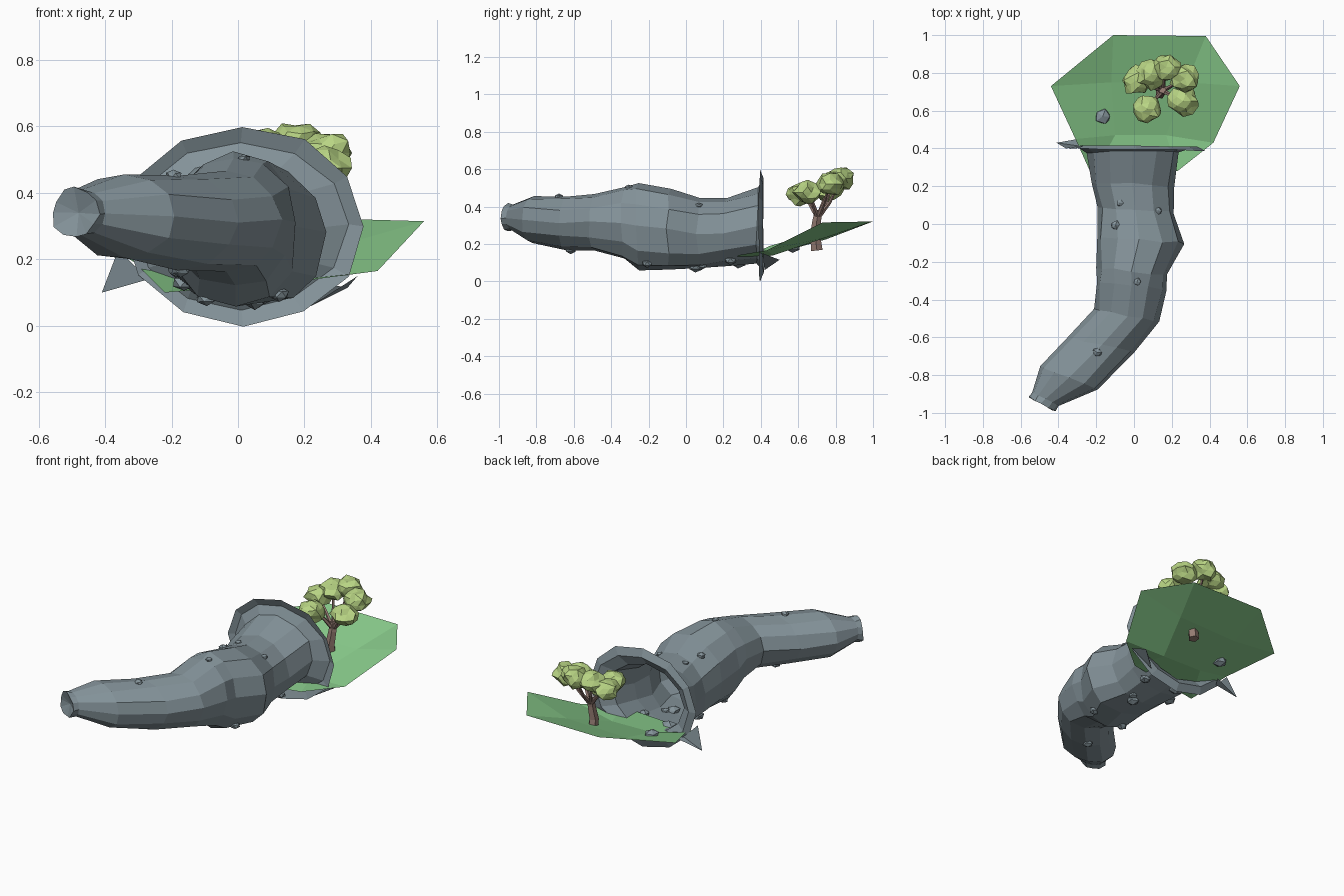
import bpy, bmesh, math, random
from mathutils import Vector
from mathutils.bvhtree import BVHTree

if "Cube" in bpy.data.objects:
    bpy.data.objects.remove(bpy.data.objects["Cube"])

random.seed(4)


def material(name, rgb):
    m = bpy.data.materials.new(name)
    m.diffuse_color = (*rgb, 1)
    m.use_nodes = True
    m.node_tree.nodes["Principled BSDF"].inputs["Base Color"].default_value = m.diffuse_color
    return m


STONE = material("slate", (0.23, 0.29, 0.32))
GRASS = material("grass", (0.25, 0.60, 0.26))
LEAF = material("leaves", (0.48, 0.66, 0.23))
BARK = material("bark", (0.30, 0.20, 0.17))


def add_object(name, bm, mat):
    mesh = bpy.data.meshes.new(name)
    bm.to_mesh(mesh)
    bm.free()
    mesh.materials.append(mat)
    ob = bpy.data.objects.new(name, mesh)
    bpy.context.collection.objects.link(ob)
    return ob


def loft(bm, rings):
    for a, b in zip(rings, rings[1:]):
        n = len(a)
        for i in range(n):
            bm.faces.new((a[i], a[(i + 1) % n], b[(i + 1) % n], b[i]))


def blob(name, pos, size, mat, subdiv=1, rough=0.2):
    bm = bmesh.new()
    bmesh.ops.create_icosphere(bm, subdivisions=subdiv, radius=1)
    for v in bm.verts:
        k = 1 + random.uniform(-rough, rough)
        v.co = Vector((v.co.x * size[0], v.co.y * size[1], v.co.z * size[2])) * k + Vector(pos)
    return add_object(name, bm, mat)


def limb(name, path):
    """Five-sided tapered branch through (x, y, z, radius) points."""
    bm = bmesh.new()
    pts = [Vector(p[:3]) for p in path]
    rings = []
    for i, p in enumerate(pts):
        d = pts[min(i + 1, len(pts) - 1)] - pts[max(i - 1, 0)]
        q = Vector((0, 0, 1)).rotation_difference(d.normalized())
        rings.append([bm.verts.new(p + q @ Vector((math.cos(t), math.sin(t), 0)) * path[i][3])
                      for t in (math.tau * k / 5 for k in range(5))])
    loft(bm, rings)
    bm.faces.new(rings[0][::-1])
    bm.faces.new(rings[-1])
    add_object(name, bm, BARK)


# Cave tunnel: left x,y / right x,y / bottom z / top z / jitter / boxiness of the lower half
SECTIONS = [
    (-0.35, 0.40, 0.38, 0.39, 0.00, 0.60, 0.004, 1),
    (-0.31, 0.415, 0.33, 0.41, 0.05, 0.555, 0.004, 1),
    (-0.25, 0.38, 0.24, 0.38, 0.10, 0.50, 0.006, 1),
    (-0.23, 0.22, 0.21, 0.20, 0.08, 0.445, 0.008, 0.9),
    (-0.20, 0.08, 0.21, 0.06, 0.07, 0.445, 0.008, 0.85),
    (-0.20, -0.07, 0.26, -0.10, 0.065, 0.49, 0.008, 0.8),
    (-0.20, -0.23, 0.18, -0.27, 0.065, 0.52, 0.008, 0.8),
    (-0.20, -0.30, 0.17, -0.35, 0.12, 0.51, 0.008, 0.85),
    (-0.21, -0.45, 0.13, -0.52, 0.165, 0.465, 0.006, 0.9),
    (-0.35, -0.60, 0.00, -0.68, 0.17, 0.455, 0.006, 0.95),
    (-0.50, -0.75, -0.19, -0.88, 0.20, 0.455, 0.005, 1),
    (-0.54, -0.89, -0.40, -0.965, 0.27, 0.41, 0.003, 1),
    (-0.56, -0.915, -0.42, -0.99, 0.265, 0.415, 0.005, 1),
]
SIDES = 12


def boxy(v, e):
    return math.copysign(abs(v) ** e, v)


bm = bmesh.new()
rings = []
for lx, ly, rx, ry, zb, zt, jit, low in SECTIONS:
    c = Vector(((lx + rx) / 2, (ly + ry) / 2, (zb + zt) / 2))
    side = Vector((rx - lx, ry - ly, 0)) / 2
    up = Vector((0, 0, (zt - zb) / 2))
    ring = []
    for k in range(SIDES):
        t = math.tau * k / SIDES
        e = low if k > SIDES // 2 else 1
        ring.append(bm.verts.new(c + side * boxy(math.cos(t), e) + up * boxy(math.sin(t), e)
                                 + Vector([random.uniform(-jit, jit) for _ in range(3)])))
    rings.append(ring)
loft(bm, rings)
end = sum((v.co for v in rings[-1]), Vector()) / SIDES
tip = bm.verts.new(end + Vector((0.01, 0.02, 0)))
for i in range(SIDES):
    bm.faces.new((rings[-1][i], rings[-1][(i + 1) % SIDES], tip))
bmesh.ops.recalc_face_normals(bm, faces=bm.faces)
walls = BVHTree.FromBMesh(bm)
add_object("cave_tunnel", bm, STONE)

# Pointed stone flaps at the foot of the mouth
for name, pts in (("left_flap", [(-0.41, 0.43, 0.10), (-0.27, 0.41, 0.14), (-0.36, 0.40, 0.23), (-0.24, 0.46, 0.15)]),
                  ("right_flap", [(0.33, 0.50, 0.115), (0.22, 0.42, 0.06), (0.24, 0.42, 0.13), (0.36, 0.41, 0.15)])):
    bm = bmesh.new()
    v = [bm.verts.new(p) for p in pts]
    bm.faces.new((v[0], v[1], v[2]))
    bm.faces.new((v[0], v[1], v[3]))
    add_object(name, bm, STONE)

# Folded grass bank outside the mouth
bm = bmesh.new()
outer = [bm.verts.new(p) for p in (
    (-0.22, 0.25, 0.10), (0.23, 0.28, 0.14), (0.42, 0.43, 0.165), (0.56, 0.73, 0.315),
    (0.38, 0.995, 0.32), (-0.11, 1.0, 0.32), (-0.44, 0.73, 0.27), (-0.31, 0.45, 0.19))]
inner = [bm.verts.new(p) for p in (
    (-0.10, 0.47, 0.145), (0.17, 0.47, 0.14), (0.28, 0.75, 0.235), (-0.12, 0.75, 0.225))]
bm.faces.new(inner)
for k in range(4):
    o, a, b = 2 * k, inner[k], inner[(k + 1) % 4]
    bm.faces.new((outer[o], outer[o + 1], b, a))
    bm.faces.new((outer[o + 1], outer[(o + 2) % 8], b))
add_object("grass_bank", bm, GRASS)

# Tree: trunk, branches and a ring of leaf clumps
limb("trunk", [(0.14, 0.70, 0.165, 0.032), (0.14, 0.69, 0.25, 0.028),
               (0.15, 0.70, 0.33, 0.024), (0.15, 0.71, 0.38, 0.02)])
CLUMPS = [(0.01, 0.76, 0.49), (0.09, 0.79, 0.53), (0.17, 0.83, 0.55), (0.27, 0.77, 0.52),
          (0.26, 0.65, 0.475), (0.07, 0.61, 0.465)]
for i, (x, y, z) in enumerate(CLUMPS):
    limb(f"branch_{i}", [(0.15, 0.705, 0.34, 0.014),
                         (0.15 + (x - 0.15) * 0.5, 0.705 + (y - 0.705) * 0.5, 0.42, 0.009),
                         (x, y, z, 0.005)])
    blob(f"leaf_clump_{i}", (x, y, z), (0.076, 0.074, 0.06), LEAF, 2, 0.18)

# Rock on the bank, then rocks embedded in the nearest tunnel wall
blob("bank_rock", (-0.165, 0.57, 0.185), (0.045, 0.042, 0.035), STONE, 1, 0.12)
ROCKS = [(0.02, -0.31, 0.515, 0.022), (-0.195, -0.68, 0.45, 0.026),
         (-0.12, 0.0, 0.46, 0.026), (-0.08, 0.11, 0.44, 0.02), (0.13, 0.07, 0.41, 0.02),
         (-0.10, -0.22, 0.06, 0.03), (0.08, 0.09, 0.07, 0.025), (0.15, -0.22, 0.07, 0.03),
         (-0.17, -0.62, 0.18, 0.03), (-0.08, 0.28, 0.09, 0.045), (0.12, 0.24, 0.09, 0.035),
         (-0.17, 0.12, 0.12, 0.04), (0.05, 0.05, 0.08, 0.04)]
for i, (x, y, z, r) in enumerate(ROCKS):
    blob(f"wall_rock_{i}", walls.find_nearest(Vector((x, y, z)))[0], (r, r, r * 0.7), STONE, 1, 0.15)
